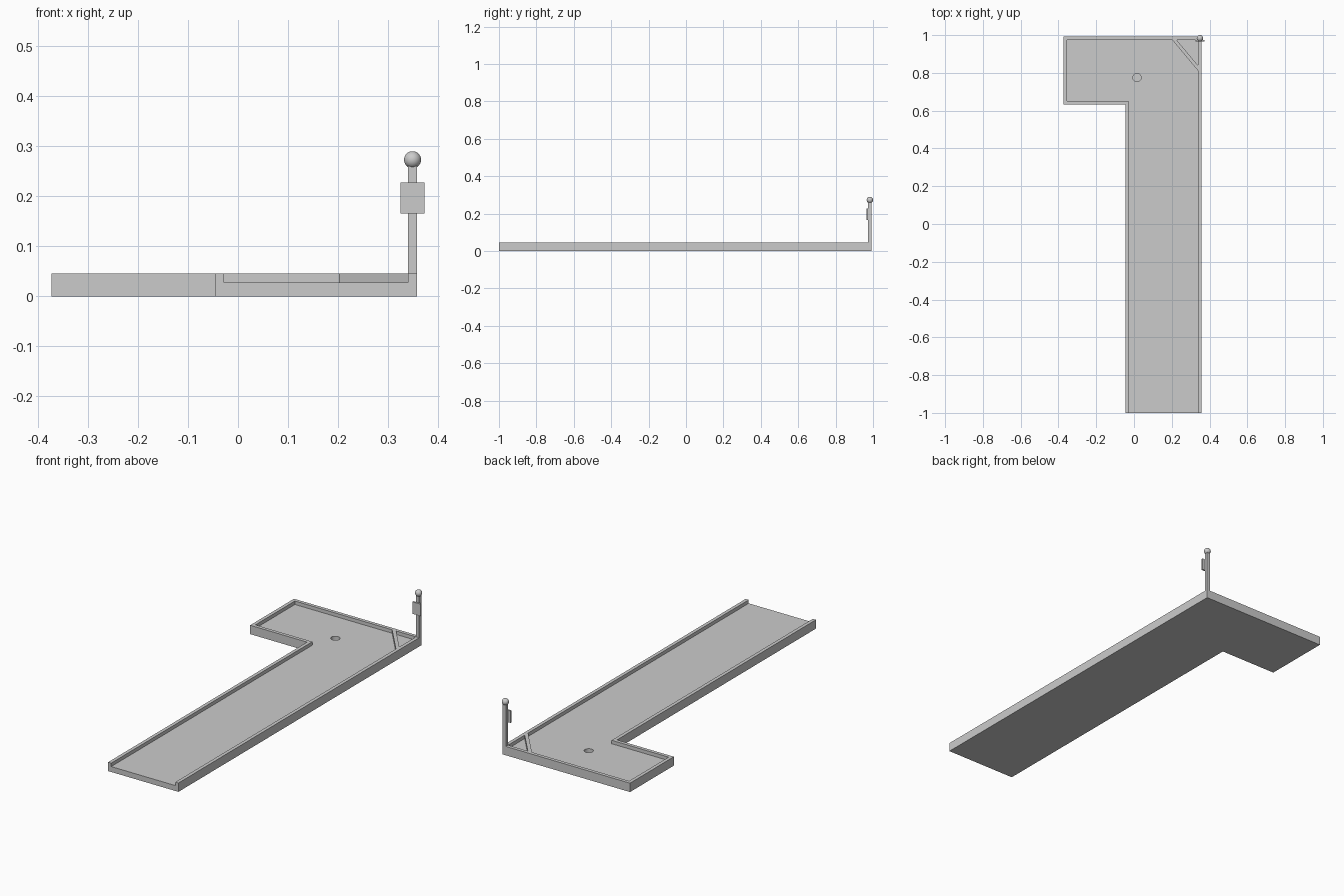
import bpy, bmesh, math

if "Cube" in bpy.data.objects:
    bpy.data.objects.remove(bpy.data.objects["Cube"])

FLOOR, RIM = 0.028, 0.046        # playing surface and wall-top heights
POST = (0.349, 0.983)            # corner post centre


def prism(name, pts, z0, z1):
    """Extrude a counter-clockwise outline from z0 to z1."""
    bm = bmesh.new()
    face = bm.faces.new([bm.verts.new((x, y, z0)) for x, y in pts])
    up = bmesh.ops.extrude_face_region(bm, geom=[face])["geom"]
    bmesh.ops.translate(bm, vec=(0, 0, z1 - z0),
                        verts=[v for v in up if isinstance(v, bmesh.types.BMVert)])
    bmesh.ops.recalc_face_normals(bm, faces=bm.faces)
    me = bpy.data.meshes.new(name)
    bm.to_mesh(me)
    bm.free()
    ob = bpy.data.objects.new(name, me)
    bpy.context.collection.objects.link(ob)
    return ob


def rect(x0, x1, y0, y1):
    return [(x0, y0), (x1, y0), (x1, y1), (x0, y1)]


def carve(target, cutter):
    """Subtract the cutter from the target and discard it."""
    cutter.hide_render = True
    mod = target.modifiers.new("carve", 'BOOLEAN')
    mod.operation, mod.solver, mod.object = 'DIFFERENCE', 'EXACT', cutter
    bpy.context.view_layer.objects.active = target
    bpy.ops.object.modifier_apply(modifier=mod.name)
    bpy.data.objects.remove(cutter, do_unlink=True)


# L-shaped course block
course = prism("course", [(-0.046, -1), (0.358, -1), (0.358, 0.992), (-0.373, 0.992),
                          (-0.373, 0.632), (-0.046, 0.632)], 0, RIM)

# Recessed playing surface, open at the front, with a cut-off corner
carve(course, prism("green_cutter", [(-0.028, -1.1), (0.340, -1.1), (0.340, 0.81),
                                     (0.203, 0.974), (-0.355, 0.974), (-0.355, 0.65),
                                     (-0.028, 0.65)], FLOOR, 0.1))

# Pocket behind the diagonal bumper
carve(course, prism("corner_cutter", [(0.340, 0.838), (0.340, 0.974), (0.226, 0.974)],
                    FLOOR, 0.1))

# Cup
ring = [(0.016 + 0.022 * math.cos(a), 0.775 + 0.022 * math.sin(a))
        for a in (math.tau * i / 32 for i in range(32))]
carve(course, prism("cup_cutter", ring, 0.008, 0.1))

# Corner post, sign plate and ball finial
px, py = POST
prism("post", rect(px - 0.009, px + 0.009, py - 0.009, py + 0.009), RIM, 0.262)
prism("sign_plate", rect(px - 0.024, px + 0.024, py - 0.017, py - 0.009), 0.165, 0.227)
bpy.ops.mesh.primitive_uv_sphere_add(segments=32, ring_count=16, radius=0.017,
                                     location=(px, py, 0.273))
bpy.context.object.name = "ball_finial"
bpy.ops.object.shade_smooth()
